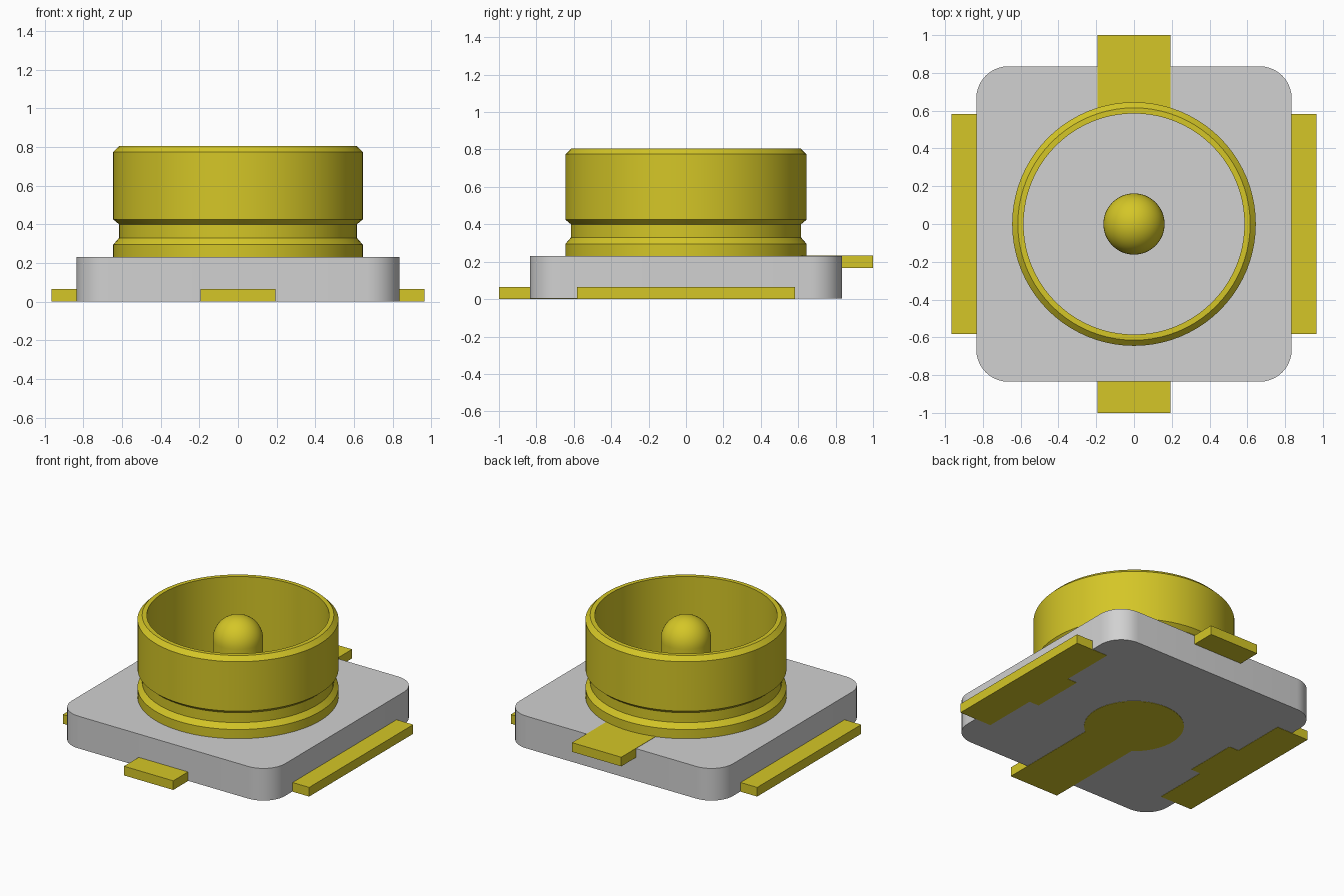
import bpy, bmesh, math

cube = bpy.data.objects.get("Cube")
if cube:
    bpy.data.objects.remove(cube, do_unlink=True)


def material(name, colour):
    m = bpy.data.materials.new(name)
    m.use_nodes = True
    m.diffuse_color = colour
    m.node_tree.nodes["Principled BSDF"].inputs["Base Color"].default_value = colour
    return m


GOLD = material("gold plating", (0.66, 0.565, 0.02, 1))
GREY = material("grey plastic", (0.64, 0.64, 0.64, 1))


def finish(name, bm, mat):
    bmesh.ops.recalc_face_normals(bm, faces=bm.faces)
    mesh = bpy.data.meshes.new(name)
    bm.to_mesh(mesh)
    bm.free()
    mesh.materials.append(mat)
    ob = bpy.data.objects.new(name, mesh)
    bpy.context.collection.objects.link(ob)
    bpy.ops.object.select_all(action='DESELECT')
    ob.select_set(True)
    bpy.context.view_layer.objects.active = ob
    bpy.ops.object.shade_smooth_by_angle(angle=math.radians(30))
    return ob


def prism(name, outline, z0, z1, mat):
    """Extrude a flat outline from z0 up to z1."""
    bm = bmesh.new()
    face = bm.faces.new([bm.verts.new((x, y, z0)) for x, y in outline])
    top = bmesh.ops.extrude_face_region(bm, geom=[face])["geom"]
    verts = [v for v in top if isinstance(v, bmesh.types.BMVert)]
    bmesh.ops.translate(bm, verts=verts, vec=(0, 0, z1 - z0))
    return finish(name, bm, mat)


def lathe(name, profile, mat, closed, steps=80):
    """Spin an (r, z) profile around the z axis."""
    bm = bmesh.new()
    verts = [bm.verts.new((r, 0, z)) for r, z in profile]
    edges = [bm.edges.new(p) for p in zip(verts, verts[1:])]
    if closed:
        edges.append(bm.edges.new((verts[-1], verts[0])))
    bmesh.ops.spin(bm, geom=verts + edges, cent=(0, 0, 0), axis=(0, 0, 1),
                   angle=math.tau, steps=steps, use_merge=True)
    bmesh.ops.remove_doubles(bm, verts=bm.verts, dist=1e-5)
    return finish(name, bm, mat)


def arc(cx, cy, r, a0, a1, n):
    return [(cx + r * math.cos(math.radians(a0 + (a1 - a0) * i / n)),
             cy + r * math.sin(math.radians(a0 + (a1 - a0) * i / n)))
            for i in range(n + 1)]


# Square housing with rounded corners
half, rad = 0.835, 0.17
c = half - rad
outline = []
for k, (sx, sy) in enumerate([(1, 1), (-1, 1), (-1, -1), (1, -1)]):
    outline += arc(sx * c, sy * c, rad, 90 * k, 90 * k + 90, 10)
prism("housing", outline, 0.002, 0.23, GREY)

# Hollow collar with a snap groove and chamfered rim
lathe("collar", [(0.585, 0.20), (0.645, 0.20), (0.645, 0.295), (0.615, 0.33),
                 (0.615, 0.40), (0.645, 0.425), (0.645, 0.775), (0.615, 0.805),
                 (0.585, 0.805)], GOLD, True)

# Centre pin with a domed tip
pin_r, pin_z = 0.162, 0.635
lathe("centre_pin", [(pin_r, 0.20)] + arc(0, pin_z, pin_r, 0, 90, 12), GOLD, False, 48)

# Ground pads on both sides, each with an inward step
pad = [(0.965, -0.582), (0.965, 0.582), (0.715, 0.582), (0.715, 0.19),
       (0.64, 0.19), (0.64, -0.19), (0.715, -0.19), (0.715, -0.582)]
for name, s in (("left_ground_pad", 1), ("right_ground_pad", -1)):
    prism(name, [(s * x, y) for x, y in pad], 0, 0.065, GOLD)

# Front signal pad, a strip ending in a disc under the pin
w, disc_r = 0.193, 0.32
a = math.degrees(math.acos(w / disc_r))
prism("signal_pad", [(-w, -1.0), (w, -1.0)] + arc(0, 0, disc_r, -a, 180 + a, 48),
      0, 0.065, GOLD)

# Rear tab set into the top of the housing
prism("rear_tab", [(-w, 0.61), (w, 0.61), (w, 1.0), (-w, 1.0)], 0.167, 0.232, GOLD)
